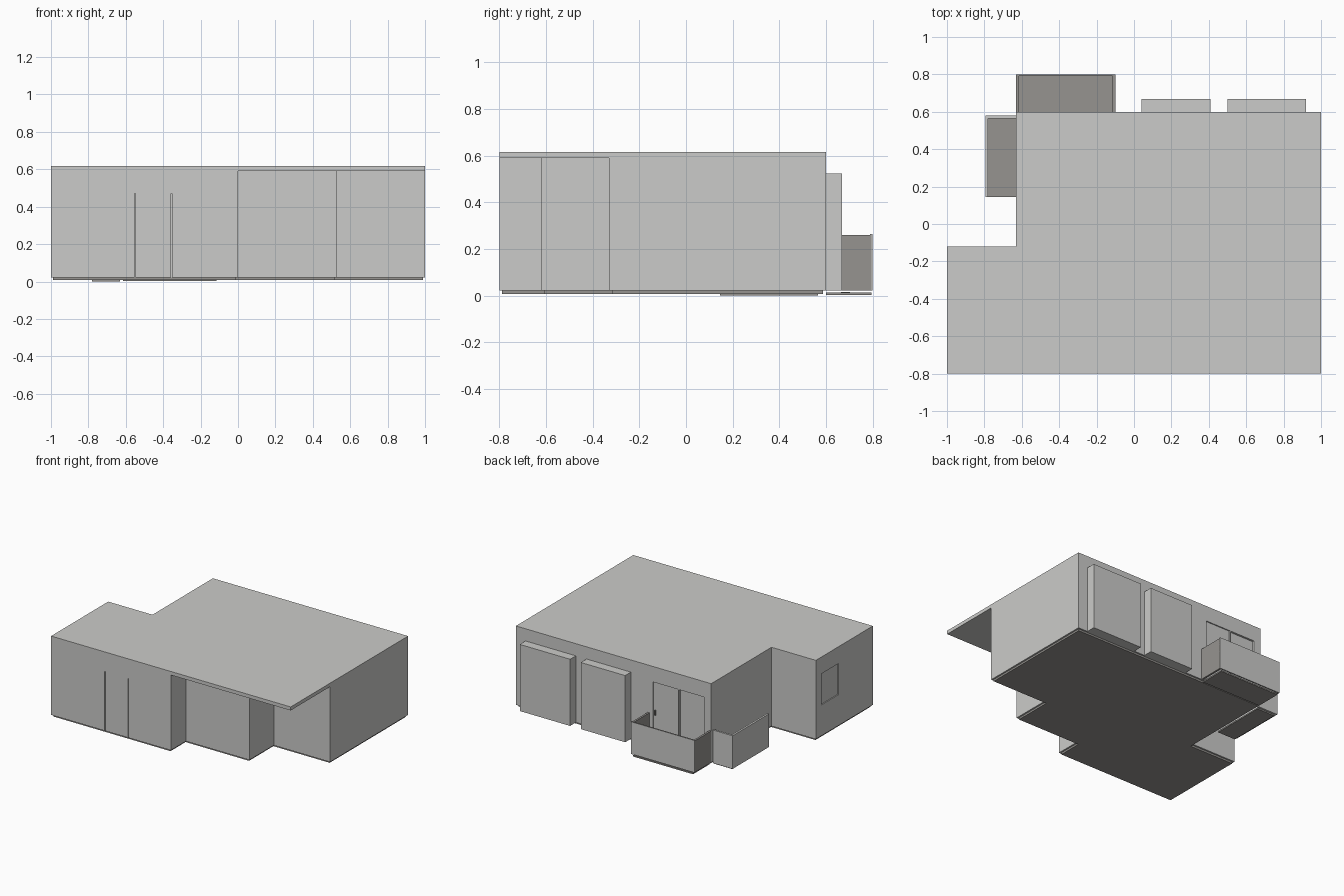
import bpy
import bmesh

cube = bpy.data.objects.get("Cube")
if cube:
    bpy.data.objects.remove(cube, do_unlink=True)


def material(name, color):
    mat = bpy.data.materials.new(name)
    mat.use_nodes = True
    mat.diffuse_color = color
    mat.node_tree.nodes["Principled BSDF"].inputs["Base Color"].default_value = color
    return mat


LIGHT = material("light grey plaster", (0.6, 0.6, 0.585, 1))
DARK = material("dark grey flooring", (0.305, 0.295, 0.28, 1))


def prism(name, points, z0, z1, mat):
    """Extrude a plan outline from z0 up to z1."""
    bm = bmesh.new()
    face = bm.faces.new([bm.verts.new((x, y, z0)) for x, y in points])
    top = bmesh.ops.extrude_face_region(bm, geom=[face])["geom"]
    for v in top:
        if isinstance(v, bmesh.types.BMVert):
            v.co.z = z1
    bmesh.ops.recalc_face_normals(bm, faces=bm.faces)
    mesh = bpy.data.meshes.new(name)
    bm.to_mesh(mesh)
    bm.free()
    mesh.materials.append(mat)
    obj = bpy.data.objects.new(name, mesh)
    bpy.context.collection.objects.link(obj)
    return obj


def box(name, x, y, z, mat):
    corners = [(x[0], y[0]), (x[1], y[0]), (x[1], y[1]), (x[0], y[1])]
    return prism(name, corners, z[0], z[1], mat)


def cut(target, x, y, z):
    """Carve a box out of the target, then drop the cutter."""
    cutter = box("cutter", x, y, z, LIGHT)
    cutter.hide_render = True
    mod = target.modifiers.new("recess", 'BOOLEAN')
    mod.operation = 'DIFFERENCE'
    mod.solver = 'EXACT'
    mod.object = cutter
    bpy.context.view_layer.objects.active = target
    bpy.ops.object.modifier_apply(modifier=mod.name)
    bpy.data.objects.remove(cutter, do_unlink=True)


def footprint(m):
    """Stepped plan of the rooms, pulled in by margin m."""
    return [(-1 + m, -0.8 + m), (-m, -0.8 + m), (-m, -0.62 + m),
            (0.53 - m, -0.62 + m), (0.53 - m, -0.33 + m), (1 - m, -0.33 + m),
            (1 - m, 0.6 - m), (-0.63 + m, 0.6 - m),
            (-0.63 + m, -0.12 - m), (-1 + m, -0.12 - m)]


BASE, CEILING = 0.022, 0.59

# Room block, its floor and the roof slab that overhangs the stepped corner
walls = prism("walls", footprint(0), BASE, CEILING, LIGHT)
prism("floor_slab", footprint(0.012), 0.008, BASE, DARK)
roof_plan = [(-1, -0.8), (1, -0.8), (1, 0.6), (-0.63, 0.6), (-0.63, -0.12), (-1, -0.12)]
prism("roof_slab", roof_plan, CEILING, 0.617, LIGHT)

# Entrance door: two narrow joints in the front wall
for x in (-0.55, -0.355):
    cut(walls, (x - 0.003, x + 0.003), (-0.9, -0.785), (0, 0.47))

# Balcony doors and side window: shallow recesses
cut(walls, (-0.355, -0.145), (0.592, 0.7), (0.03, 0.5))
cut(walls, (-0.57, -0.363), (0.585, 0.7), (0.03, 0.5))
cut(walls, (-1.1, -0.992), (-0.39, -0.19), (0.255, 0.49))
box("balcony_door_handle", (-0.162, -0.154), (0.59, 0.6), (0.25, 0.29), DARK)

# Bay cupboards on the back wall
for name, x in (("bay_left", (0.5, 0.92)), ("bay_right", (0.04, 0.41))):
    box(name, x, (0.6, 0.668), (BASE, 0.525), LIGHT)

# Back balcony: dark floor and side panels, light front panel
RAIL = 0.26
box("back_balcony_floor", (-0.615, -0.115), (0.6, 0.795), (0.004, 0.014), DARK)
box("back_balcony_drain", (-0.262, -0.222), (0.664, 0.704), (0.014, 0.016), DARK)
for name, x in (("back_balcony_side_right", -0.63), ("back_balcony_side_left", -0.115)):
    box(name, (x, x + 0.015), (0.6, 0.795), (BASE, RAIL), DARK)
front = box("back_balcony_front", (-0.63, -0.1), (0.79, 0.8), (BASE, RAIL + 0.005), LIGHT)
front.data.materials.append(DARK)
for face in front.data.polygons:
    if face.normal.y < -0.5 or face.normal.z > 0.5:
        face.material_index = 1

# Side balcony: open towards the wing, light parapet on two sides
box("side_balcony_floor", (-0.78, -0.63), (0.145, 0.565), (0, 0.01), DARK)
box("side_balcony_front", (-0.795, -0.78), (0.145, 0.58), (0.01, RAIL), LIGHT)
box("side_balcony_end", (-0.78, -0.63), (0.565, 0.58), (0.01, RAIL), LIGHT)
